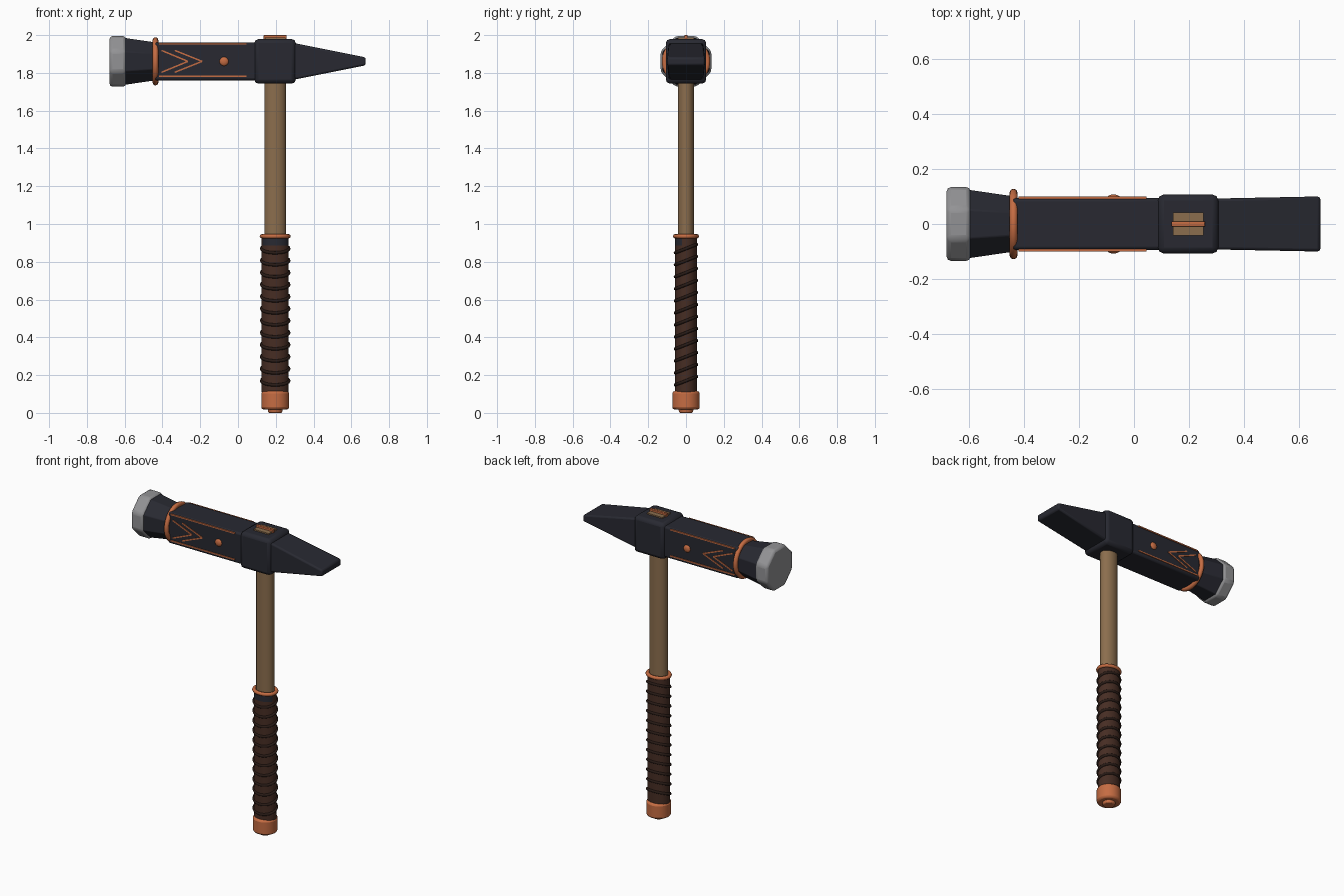
import bpy, bmesh, math
from mathutils import Matrix, Vector

cube = bpy.data.objects.get("Cube")
if cube:
    bpy.data.objects.remove(cube)

HX, HZ = 0.197, 1.861   # handle axis x, head axis z


def material(name, r, g, b, metal=0.0):
    m = bpy.data.materials.new(name)
    m.use_nodes = True
    m.diffuse_color = (r, g, b, 1)
    m.node_tree.nodes["Principled BSDF"].inputs["Base Color"].default_value = (r, g, b, 1)
    return m


IRON = material("dark iron", 0.021, 0.022, 0.031)
STEEL = material("steel", 0.29, 0.29, 0.30)
COPPER = material("copper", 0.56, 0.15, 0.055)
WOOD = material("wood", 0.26, 0.155, 0.075)
LEATHER = material("brown leather", 0.062, 0.026, 0.017)
CORD = material("dark cord", 0.022, 0.011, 0.008)


def finish(name, bm, mat, bevel=0.0, segments=2, smooth=35):
    bmesh.ops.recalc_face_normals(bm, faces=bm.faces)
    me = bpy.data.meshes.new(name)
    bm.to_mesh(me)
    bm.free()
    ob = bpy.data.objects.new(name, me)
    bpy.context.collection.objects.link(ob)
    me.materials.append(mat)
    if bevel:
        mod = ob.modifiers.new("bevel", "BEVEL")
        mod.width, mod.segments = bevel, segments
        mod.limit_method, mod.angle_limit = "ANGLE", math.radians(30)
    bpy.ops.object.select_all(action="DESELECT")
    ob.select_set(True)
    bpy.context.view_layer.objects.active = ob
    bpy.ops.object.shade_smooth_by_angle(angle=math.radians(smooth))
    return ob


def box(name, centre, size, mat, bevel=0.0, tilt=0.0):
    bm = bmesh.new()
    bmesh.ops.create_cube(bm, size=1, matrix=Matrix.Translation(centre)
                          @ Matrix.Rotation(tilt, 4, "Y") @ Matrix.Diagonal((*size, 1)))
    return finish(name, bm, mat, bevel)


def loft(name, axis, sections, sides, mat, bevel=0.0, turn=0.5, smooth=35):
    """Join rings of (position, half width, half height) along the x or z axis."""
    bm = bmesh.new()
    rings = []
    for pos, a, b in sections:
        ring = []
        for i in range(sides):
            t = math.tau * (i + turn) / sides
            u, v = a * math.cos(t), b * math.sin(t)
            ring.append(bm.verts.new((pos, u, HZ + v) if axis == "x" else (HX + u, v, pos)))
        rings.append(ring)
    for r, s in zip(rings, rings[1:]):
        for i in range(sides):
            j = (i + 1) % sides
            bm.faces.new((r[i], r[j], s[j], s[i]))
    bm.faces.new(rings[0])
    bm.faces.new(rings[-1])
    return finish(name, bm, mat, bevel, smooth=smooth)


def ring(name, point, minor, mat, steps=40, sides=8):
    """Closed tube around a path given by point(angle) -> (centre, outward, up)."""
    bm = bmesh.new()
    loops = []
    for i in range(steps):
        c, out, up = point(math.tau * i / steps)
        loops.append([bm.verts.new(c + minor * (out * math.cos(k) + up * math.sin(k)))
                      for k in (math.tau * n / sides for n in range(sides))])
    for i in range(steps):
        a, b = loops[i], loops[(i + 1) % steps]
        for n in range(sides):
            m = (n + 1) % sides
            bm.faces.new((a[n], a[m], b[m], b[n]))
    return finish(name, bm, mat, smooth=60)


def handle_ring(name, z, a, b, minor, mat, rise=0.0):
    def point(t):
        c, s = math.cos(t), math.sin(t)
        return Vector((HX + a * c, b * s, z + rise * s)), Vector((c, s, 0)), Vector((0, 0, 1))
    return ring(name, point, minor, mat)


def head_ring(t):
    out = Vector((0, math.cos(t), math.sin(t)))
    return Vector((-0.437, 0, HZ)) + 0.113 * out, out, Vector((1, 0, 0))


# Head: octagonal striking face, flared neck, body, eye block and wedge peen
FLAT = 1 / math.cos(math.pi / 8)
loft("striking_face", "x", [(x, 0.134 * FLAT, 0.134 * FLAT) for x in (-0.68, -0.593)],
     8, STEEL, 0.016, smooth=30)
loft("flared_neck", "x", [(-0.6, 0.124 * FLAT, 0.124 * FLAT), (-0.435, 0.1 * FLAT, 0.1 * FLAT)],
     8, IRON, 0.004, smooth=20)
ring("neck_ring", head_ring, 0.015, COPPER)
box("head_body", (-0.16, 0, HZ), (0.56, 0.188, 0.202), IRON, 0.012)
box("eye_block", (HX - 0.001, 0, HZ), (0.22, 0.214, 0.236), IRON, 0.022)
R2 = math.sqrt(2)
loft("wedge_peen", "x", [(0.28, 0.092 * R2, 0.1 * R2), (0.676, 0.1 * R2, 0.021 * R2)],
     4, IRON, 0.01)

# Copper inlays on both flanks
for side, label in ((-1, "front"), (1, "back")):
    y = side * 0.095
    for z, edge in ((1.954, "upper"), (1.783, "lower")):
        box(f"{label}_{edge}_stripe", (-0.187, y, z), (0.465, 0.008, 0.008), COPPER)
    for tip, tail, order in ((-0.19, -0.335, "outer"), (-0.265, -0.405, "inner")):
        for up in (-1, 1):
            run, drop = tip - tail, 0.058
            box(f"{label}_{order}_chevron", ((tip + tail) / 2, y, HZ + up * drop / 2),
                (math.hypot(run, drop), 0.006, 0.008), COPPER, tilt=up * math.atan2(drop, run))
    bm = bmesh.new()
    bmesh.ops.create_uvsphere(bm, u_segments=16, v_segments=10, radius=1,
                              matrix=Matrix.Translation((-0.074, y, HZ))
                              @ Matrix.Diagonal((0.024, 0.012, 0.024, 1)))
    finish(f"{label}_rivet", bm, COPPER)

# Handle shaft, its exposed end and the wedge driven into it
loft("handle_shaft", "z", [(0.1, 0.058, 0.044), (1.76, 0.058, 0.044)], 24, WOOD)
box("handle_end", (HX, 0, 1.95), (0.11, 0.084, 0.074), WOOD)
box("handle_wedge", (HX, 0, 1.96), (0.122, 0.018, 0.08), COPPER, 0.003)

# Leather grip with an iron patch at its front top edge
grip = loft("grip", "z", [(0.11, 0.072, 0.058), (0.885, 0.072, 0.058), (0.93, 0.072, 0.058)],
            24, LEATHER)
grip.data.materials.append(IRON)
for face in grip.data.polygons:
    if face.center.z > 0.89 and face.normal.y < -0.5:
        face.material_index = 1
for i in range(12):
    handle_ring("grip_cord", 0.17 + i * 0.0636, 0.072, 0.056, 0.009, CORD, rise=0.022)
handle_ring("grip_collar", 0.935, 0.07, 0.057, 0.012, COPPER)

# Pommel cap with a small button underneath
loft("pommel", "z", [(0.018, 0.074, 0.073), (0.115, 0.074, 0.073)], 32, COPPER, 0.012)
loft("pommel_button", "z", [(0, 0.036, 0.036), (0.03, 0.042, 0.042)], 24, COPPER, 0.005)
